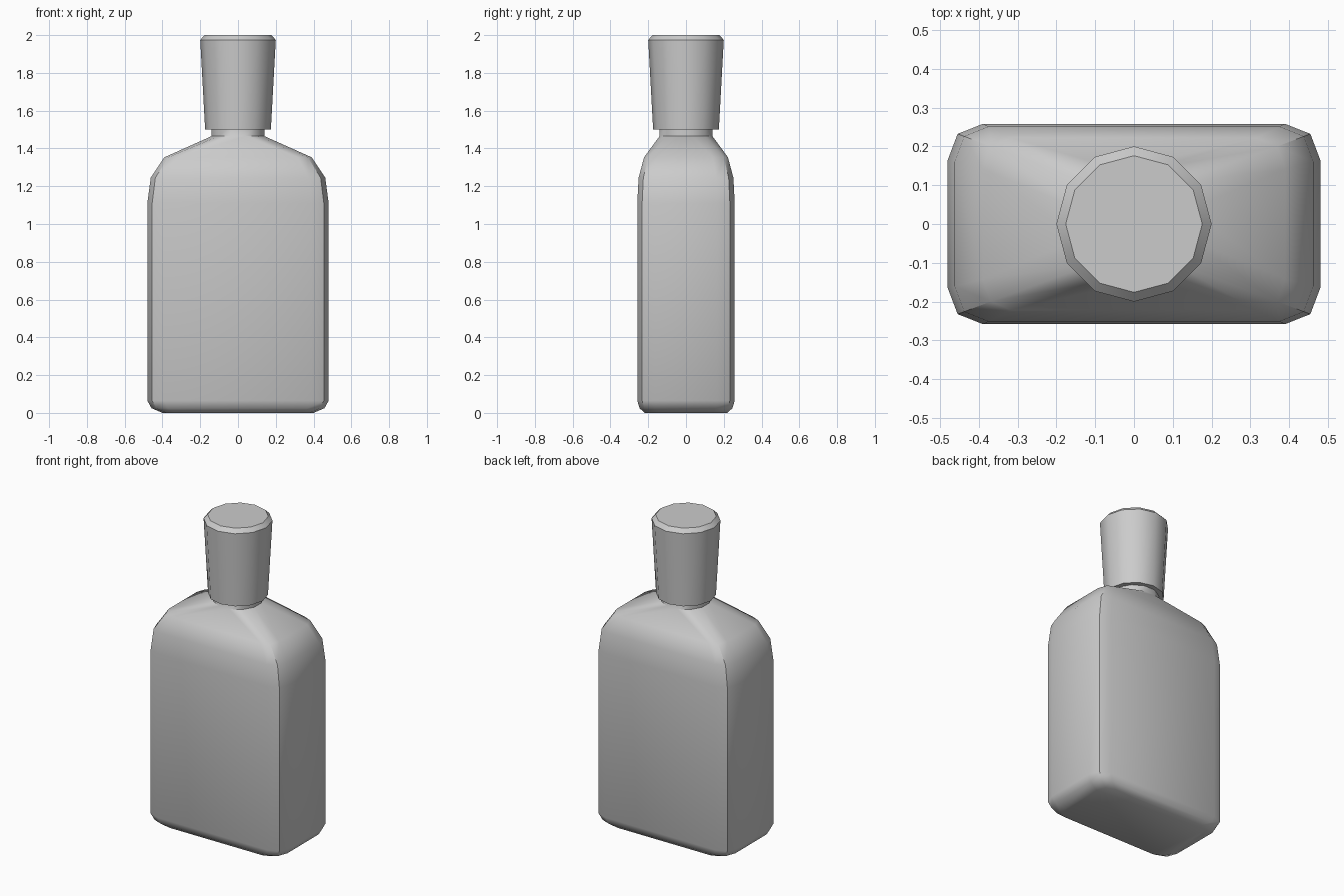
import bpy, bmesh, math

if "Cube" in bpy.data.objects:
    bpy.data.objects.remove(bpy.data.objects["Cube"])


def loft(name, rings, angle):
    """Skin a stack of equal-count rings, close both ends, shade by angle."""
    bm = bmesh.new()
    loops = [[bm.verts.new(p) for p in r] for r in rings]
    n = len(loops[0])
    for a, b in zip(loops, loops[1:]):
        for i in range(n):
            j = (i + 1) % n
            bm.faces.new((a[i], a[j], b[j], b[i]))
    bm.faces.new(loops[0][::-1])
    bm.faces.new(loops[-1])
    bmesh.ops.recalc_face_normals(bm, faces=bm.faces)
    me = bpy.data.meshes.new(name)
    bm.to_mesh(me)
    bm.free()
    ob = bpy.data.objects.new(name, me)
    bpy.context.collection.objects.link(ob)
    bpy.ops.object.select_all(action='DESELECT')
    ob.select_set(True)
    bpy.context.view_layer.objects.active = ob
    bpy.ops.object.shade_smooth_by_angle(angle=math.radians(angle))
    return ob


def circle(r, z, offset=0.0):
    return [(r * math.cos(math.radians(30 * i + offset)),
             r * math.sin(math.radians(30 * i + offset)), z) for i in range(12)]


def rounded_rect(hx, hy, z):
    corner = [(1.0, 0.64), (0.947, 0.9), (0.812, 1.0)]
    quarter = [(hx * u, hy * v) for u, v in corner]
    pts = []
    for sx, sy in ((1, 1), (-1, 1), (-1, -1), (1, -1)):
        q = quarter if sx * sy > 0 else quarter[::-1]
        pts += [(sx * x, sy * y, z) for x, y in q]
    return pts


# Bottle body: rounded rectangle sections blending into a round neck
sections = [(0.40, 0.218, 0.0), (0.458, 0.246, 0.025), (0.48, 0.258, 0.065),
            (0.48, 0.258, 1.11), (0.462, 0.251, 1.245), (0.39, 0.222, 1.353)]
rings = [rounded_rect(*s) for s in sections]
rings += [circle(0.145, 1.465, 15), circle(0.145, 1.52, 15)]
loft("bottle_body", rings, 40)

# Tapered twelve-sided cap with a bevelled top
loft("cap", [circle(0.174, 1.5), circle(0.2, 1.975), circle(0.176, 2.0)], 35)
